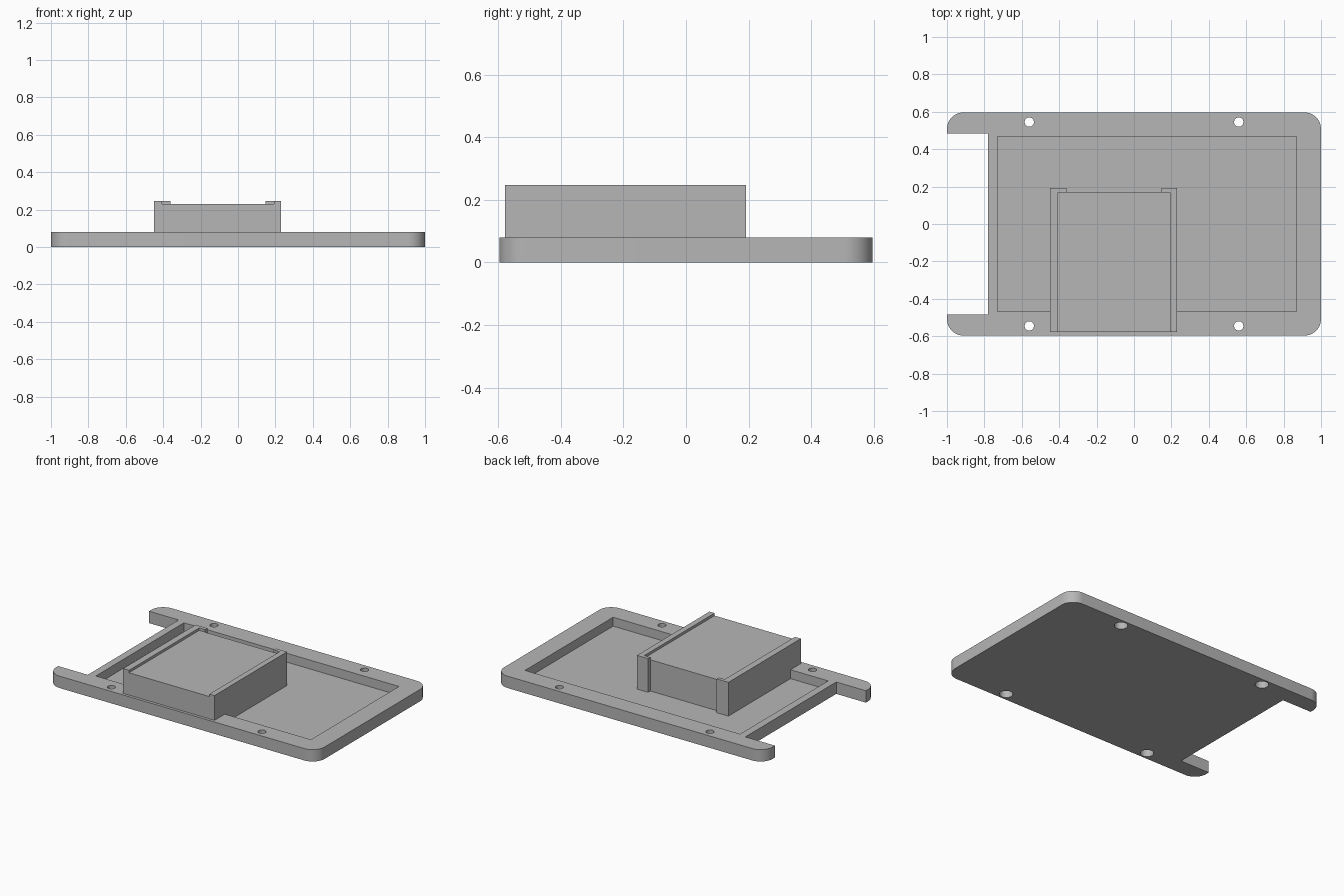
import bpy, bmesh
from mathutils import Matrix

if "Cube" in bpy.data.objects:
    bpy.data.objects.remove(bpy.data.objects["Cube"], do_unlink=True)

grey = bpy.data.materials.new("light grey")
grey.use_nodes = True
colour = (0.47, 0.47, 0.47, 1)
grey.diffuse_color = colour
grey.node_tree.nodes["Principled BSDF"].inputs["Base Color"].default_value = colour


def finish(name, bm):
    mesh = bpy.data.meshes.new(name)
    bm.to_mesh(mesh)
    bm.free()
    mesh.materials.append(grey)
    obj = bpy.data.objects.new(name, mesh)
    bpy.context.collection.objects.link(obj)
    return obj


def box(name, x, y, z, corner=0):
    """Box from (min, max) ranges, with optional rounded upright corners."""
    bm = bmesh.new()
    bmesh.ops.create_cube(bm, size=1)
    for v in bm.verts:
        v.co = [r[0] if c < 0 else r[1] for c, r in zip(v.co, (x, y, z))]
    if corner:
        upright = [e for e in bm.edges
                   if abs(e.verts[0].co.z - e.verts[1].co.z) > 0.01]
        bmesh.ops.bevel(bm, geom=upright, offset=corner, segments=12,
                        profile=0.5, affect='EDGES')
    return finish(name, bm)


def cylinder(name, x, y, z, radius):
    bm = bmesh.new()
    bmesh.ops.create_cone(bm, cap_ends=True, segments=32, radius1=radius,
                          radius2=radius, depth=z[1] - z[0],
                          matrix=Matrix.Translation((x, y, sum(z) / 2)))
    return finish(name, bm)


def combine(target, tool, operation):
    """Apply a boolean and discard the tool object."""
    mod = target.modifiers.new("boolean", 'BOOLEAN')
    mod.object, mod.operation, mod.solver = tool, operation, 'EXACT'
    bpy.context.view_layer.objects.active = target
    bpy.ops.object.modifier_apply(modifier=mod.name)
    bpy.data.objects.remove(tool, do_unlink=True)


# Base plate with a shallow pocket and an open notch at one end
plate = box("base_plate", (-1, 1), (-0.597, 0.597), (0, 0.08), corner=0.09)
combine(plate, box("pocket", (-0.73, 0.87), (-0.468, 0.468), (0.02, 0.2)), 'DIFFERENCE')
combine(plate, box("notch", (-1.2, -0.78), (-0.483, 0.483), (-0.1, 0.2)), 'DIFFERENCE')

# Screw holes, widened from below for the screw heads
for x in (-0.56, 0.56):
    for y in (-0.545, 0.545):
        combine(plate, cylinder("hole", x, y, (-0.1, 0.2), 0.025), 'DIFFERENCE')
        combine(plate, cylinder("head", x, y, (-0.1, 0.05), 0.041), 'DIFFERENCE')

# Block, with side rails and rear corner lips standing slightly proud
front, base, top = -0.578, 0.015, 0.247
block = box("block", (-0.43, 0.21), (front, 0.168), (base, 0.23))
for outer, rail, lip in ((-0.45, -0.406, -0.362), (0.23, 0.192, 0.148)):
    side = sorted((outer, rail))
    corner = sorted((outer, lip))
    combine(block, box("rail", side, (front, 0.192), (base, top)), 'UNION')
    combine(block, box("lip", corner, (0.16 + 0.008, 0.192), (base, top)), 'UNION')

for obj in (plate, block):
    bpy.ops.object.select_all(action='DESELECT')
    obj.select_set(True)
    bpy.context.view_layer.objects.active = obj
    bpy.ops.object.shade_smooth_by_angle(angle=0.5)
